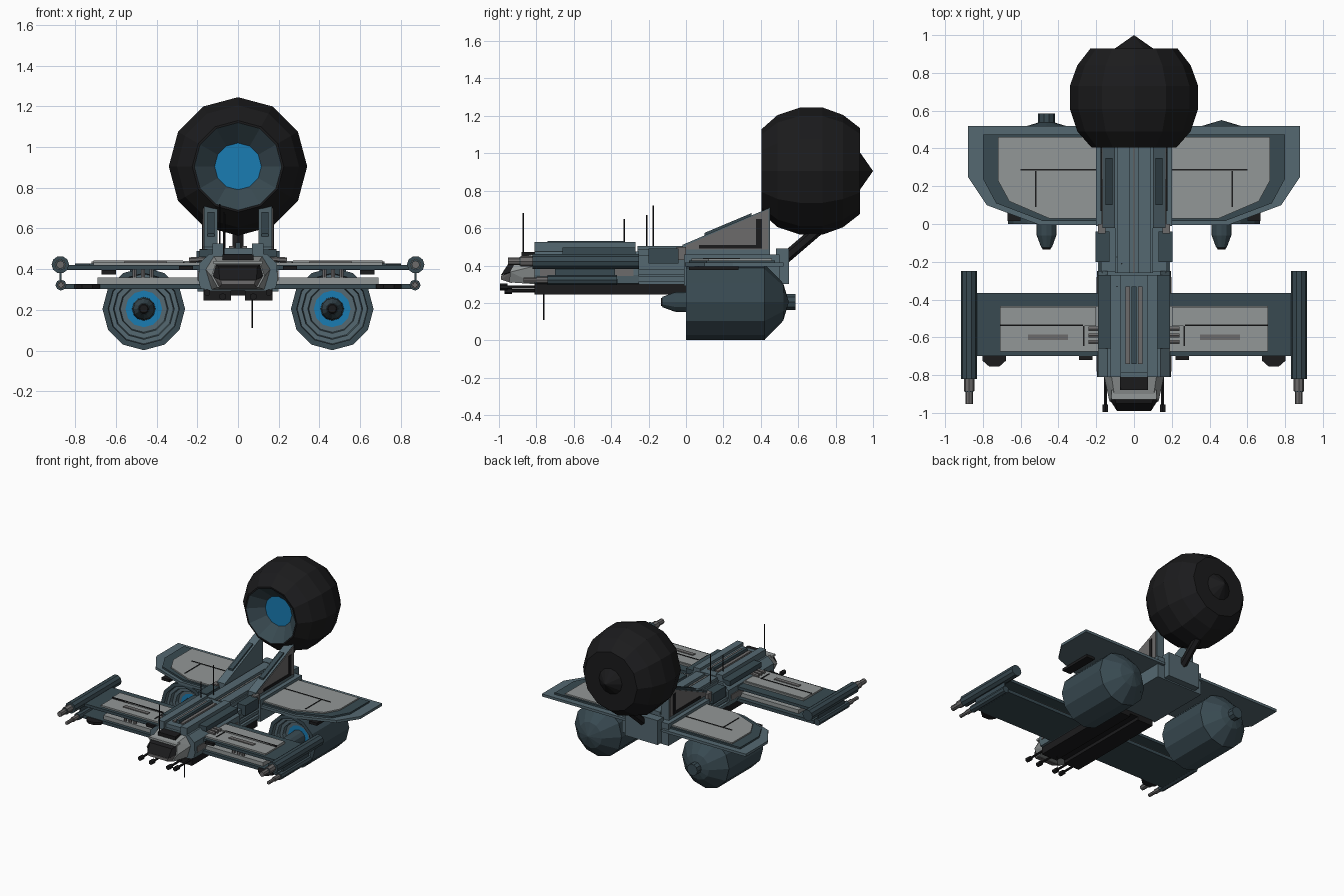
import bpy, bmesh, math
from mathutils import Vector, Matrix

if "Cube" in bpy.data.objects:
    bpy.data.objects.remove(bpy.data.objects["Cube"])


def mat(name, c):
    m = bpy.data.materials.new(name)
    m.diffuse_color = (*c, 1)
    m.use_nodes = True
    m.node_tree.nodes["Principled BSDF"].inputs["Base Color"].default_value = m.diffuse_color
    return m


TEAL = mat("teal", (.09, .14, .165))
SLATE = mat("slate", (.04, .068, .083))
LIGHT = mat("light_grey", (.29, .31, .31))
GREY = mat("warm_grey", (.15, .145, .145))
BLACK = mat("black", (.011, .011, .012))
BLUE = mat("blue", (.01, .2, .45))


def finish(name, bm, m, mirror=False, solid=True):
    if mirror:
        g = bmesh.ops.duplicate(bm, geom=bm.verts[:] + bm.edges[:] + bm.faces[:])["geom"]
        vs = [v for v in g if isinstance(v, bmesh.types.BMVert)]
        for v in vs:
            v.co.x *= -1
        bmesh.ops.reverse_faces(bm, faces=[f for f in g if isinstance(f, bmesh.types.BMFace)])
    if solid:
        bmesh.ops.recalc_face_normals(bm, faces=bm.faces[:])
    me = bpy.data.meshes.new(name)
    bm.to_mesh(me)
    bm.free()
    me.materials.append(m)
    ob = bpy.data.objects.new(name, me)
    bpy.context.collection.objects.link(ob)
    return ob


def prism(name, pts, axis, a, b, m, mirror=False):
    """Extrude a 2D outline along axis x (y,z), y (x,z) or z (x,y)."""
    bm = bmesh.new()
    i = "xyz".index(axis)

    def co(p, t):
        c = list(p)
        c.insert(i, t)
        return c
    f = bm.faces.new([bm.verts.new(co(p, a)) for p in pts])
    r = bmesh.ops.extrude_face_region(bm, geom=[f])["geom"]
    for v in r:
        if isinstance(v, bmesh.types.BMVert):
            v.co[i] = b
    return finish(name, bm, m, mirror)


def box(name, x, y, z, m, mirror=False):
    return prism(name, [(x[0], y[0]), (x[1], y[0]), (x[1], y[1]), (x[0], y[1])], "z", z[0], z[1], m, mirror)


def hull(name, pts, m):
    """Convex solid from right-hand points reflected to the left."""
    bm = bmesh.new()
    for x, y, z in pts:
        bm.verts.new((x, y, z))
        bm.verts.new((-x, y, z))
    bmesh.ops.convex_hull(bm, input=bm.verts[:])
    return finish(name, bm, m)


def lathe(name, prof, m, x=0, z=0, n=12, mirror=False):
    """Spin (y, radius) points about a line parallel to y."""
    bm = bmesh.new()
    vs = [bm.verts.new((x + r, y, z)) for y, r in prof]
    es = [bm.edges.new(p) for p in zip(vs, vs[1:])]
    bmesh.ops.spin(bm, geom=vs + es, cent=(x, 0, z), axis=(0, 1, 0), angle=2 * math.pi, steps=n)
    bmesh.ops.remove_doubles(bm, verts=bm.verts[:], dist=1e-4)
    return finish(name, bm, m, mirror)


def rod(name, p, q, r, m, mirror=False, n=6):
    p, q = Vector(p), Vector(q)
    d = q - p
    M = Matrix.Translation((p + q) / 2) @ d.to_track_quat("Z", "Y").to_matrix().to_4x4()
    bm = bmesh.new()
    bmesh.ops.create_cone(bm, cap_ends=True, segments=n, radius1=r, radius2=r, depth=d.length, matrix=M)
    return finish(name, bm, m, mirror)


# Large rear sphere with funnel mouth and blue lens
Z = .905
lathe("sphere_shell", [(.405, .215), (.405, .225), (.49, .30), (.61, .34), (.73, .34), (.84, .30), (.93, .23),
                       (.93, .10), (1, 0)], BLACK, z=Z)
lathe("sphere_funnel", [(.405, .217), (.50, .115)], SLATE, z=Z)
lathe("sphere_lens", [(.50, .117), (.50, 0)], BLUE, z=Z)
rod("sphere_strut", (0, .53, .44), (0, .74, .62), .03, BLACK)

# Engine pods under the rear wing
PX, PZ = .463, .205
lathe("engine_pod", [(0, .175), (0, .203), (.42, .203), (.52, .10), (.55, 0)], SLATE, PX, PZ, 12, True)
lathe("engine_intake", [(0, .178), (.03, .172), (.03, .15), (.06, .145), (.06, .12), (.09, .115), (.09, .085)],
      TEAL, PX, PZ, 12, True)
lathe("engine_glow", [(.085, .09), (.085, .05)], BLUE, PX, PZ, 12, True)
lathe("engine_spike", [(.1, .058), (-.06, .052), (-.125, .028), (-.13, 0)], SLATE, PX, PZ, 12, True)
lathe("engine_spike_ring", [(-.126, .026), (-.134, .02), (-.134, 0)], BLACK, PX, PZ, 10, True)
lathe("left_pod_nozzle", [(.5, .045), (.585, .045), (.585, 0)], SLATE, -PX, PZ, 10)

# Rear wing in stepped layers
prism("rear_wing", [(.15, .52), (.88, .52), (.88, .25), (.78, .10), (.50, -.005), (.15, -.005)], "z", .395, .415, TEAL, True)
prism("rear_wing_frame", [(.15, .475), (.80, .475), (.80, .24), (.73, .11), (.48, .015), (.15, .015)], "z", .415, .428, SLATE, True)
prism("rear_wing_panel", [(.15, .46), (.72, .46), (.72, .23), (.66, .12), (.45, .03), (.15, .03)], "z", .428, .438, LIGHT, True)
box("rear_wing_seam", (.19, .60), (.282, .29), (.437, .441), BLACK, True)
box("rear_wing_cross_seam", (.517, .525), (.09, .28), (.437, .441), BLACK, True)
box("rear_wing_underplate", (.60, .67), (.015, .28), (.375, .396), BLACK, True)
box("pod_pylon", (.40, .53), (.06, .42), (.37, .40), SLATE, True)

# Front twin wings
box("upper_front_wing", (.15, .85), (-.70, -.365), (.398, .42), SLATE, True)
box("upper_wing_panel", (.18, .71), (-.675, -.435), (.42, .432), LIGHT, True)
box("upper_wing_raised", (.2, .71), (-.54, -.44), (.431, .44), LIGHT, True)
box("upper_wing_seam", (.27, .71), (-.54, -.532), (.432, .443), BLACK, True)
box("upper_wing_side_seam", (.262, .27), (-.645, -.532), (.43, .436), BLACK, True)
box("upper_wing_vent", (.35, .56), (-.615, -.585), (.43, .438), GREY, True)
box("lower_front_wing", (.15, .85), (-.70, -.365), (.303, .328), SLATE, True)
box("lower_wing_panel", (.18, .69), (-.675, -.40), (.328, .358), LIGHT, True)
for i in range(3):
    rod("wing_strut", (.425 + i * .042, -.66, .32), (.425 + i * .042, -.66, .41), .012, GREY, True)
    y = -.555 - i * .035
    rod("wing_pipe", (.16, y, .45), (.24, y, .445), .013, GREY, True)
prism("wing_front_turret", [(.74 + .068 * math.cos(i * math.pi / 4 + .39), -.70 + .06 * math.sin(i * math.pi / 4 + .39))
                            for i in range(8)], "z", .305, .325, BLACK, True)
box("wing_front_block", (.22, .29), (-.72, -.69), (.395, .415), BLACK, True)

# Wing tip cannons
lathe("upper_tip_pod", [(-.25, 0), (-.25, .043), (-.82, .043), (-.82, .024), (-.89, .024), (-.89, .018), (-.95, .018),
                        (-.95, 0)], SLATE, .873, .422, 10, True)
lathe("upper_tip_barrel", [(-.82, .028), (-.885, .028), (-.885, .02), (-.953, .02), (-.953, 0)], GREY, .873, .422, 8, True)
lathe("lower_tip_pod", [(-.37, 0), (-.37, .027), (-.74, .027), (-.74, 0)], SLATE, .87, .322, 8, True)
lathe("lower_tip_barrel", [(-.74, .018), (-.80, .018), (-.80, .013), (-.87, .013), (-.87, 0)], GREY, .87, .322, 8, True)
box("tip_link", (.867, .877), (-.70, -.38), (.33, .40), SLATE, True)

# Fuselage
half = [(.13, .295), (.185, .305), (.195, .35), (.19, .43), (.14, .475)]
prism("front_fuselage", half + [(-x, z) for x, z in reversed(half)], "y", -.81, -.25, TEAL)
box("fuselage_side_panel", (.185, .198), (-.78, -.28), (.345, .39), GREY, True)
box("mid_fuselage", (-.17, .17), (-.26, .02), (.30, .45), TEAL)
for i in range(4):
    box("mid_slat", (-.19 + i * .006, .19 - i * .006), (-.25, 0), (.315 + i * .038, .34 + i * .038), TEAL)
box("rear_fuselage", (-.2, .2), (-.01, .5), (.29, .46), TEAL)
box("rear_block", (-.14, .14), (.48, .55), (.30, .49), TEAL)
box("rear_deck", (-.10, .10), (-.26, .45), (.45, .485), TEAL)
box("deck_rail", (.02, .09), (-.26, .45), (.48, .505), TEAL, True)
box("deck_centre_strip", (-.006, .006), (-.26, .42), (.484, .496), LIGHT)
box("top_side_armour", (.10, .19), (-.66, -.27), (.46, .497), SLATE, True)
box("top_long_rail", (.07, .125), (-.81, -.27), (.47, .525), TEAL, True)
box("top_spine", (-.07, .07), (-.79, -.27), (.46, .505), TEAL)
box("spine_grille", (.02, .045), (-.74, -.33), (.50, .515), GREY, True)
box("spine_ridge", (-.012, .012), (-.74, -.33), (.50, .53), SLATE)
box("shoulder_block", (.13, .205), (-.20, -.04), (.41, .49), SLATE, True)
box("shoulder_cap", (.15, .19), (-.05, .0), (.43, .50), GREY, True)
box("belly_box", (.035, .17), (-.81, 0), (.245, .30), BLACK, True)
box("belly_keel", (-.04, .04), (-.80, 0), (.27, .30), BLACK)

# Cockpit
hull("cockpit", [(.13, -.80, .30), (.16, -.80, .40), (.12, -.80, .465), (.10, -.945, .31), (.13, -.94, .365),
                 (.105, -.90, .44)], LIGHT)
hull("cockpit_nose", [(.095, -.93, .305), (.125, -.93, .365), (.08, -.99, .325), (.085, -.99, .345)], GREY)
hull("windscreen", [(.125, -.935, .367), (.108, -.905, .425), (.09, -.99, .348), (.095, -.95, .41), (.12, -.92, .36)], BLACK)
box("cockpit_brow", (-.12, .12), (-.93, -.88), (.425, .44), LIGHT)
box("cockpit_hatch", (-.075, .075), (-.88, -.81), (.44, .472), BLACK)
for x, y, z in ((.152, -.995, .285), (.075, -.97, .265)):
    rod("chin_gun", (x, -.79, z), (x, y, z), .009, BLACK, True)
    rod("chin_gun_muzzle", (x, y + .04, z), (x, y, z), .018, BLACK, True)

# Twin fins holding the sphere
prism("fin", [(-.02, .44), (-.02, .51), (.45, .71), (.45, .44)], "x", .10, .167, TEAL, True)
prism("fin_side_plate", [(0, .485), (0, .508), (.44, .70), (.44, .485)], "x", .166, .173, GREY, True)
prism("fin_black_trim", [(.07, .49), (.07, .51), (.375, .51), (.375, .65), (.405, .65), (.405, .49)], "x", .172, .178, BLACK, True)
prism("fin_top_vent", [(.1, .55), (.1, .575), (.35, .68), (.35, .65)], "x", .115, .15, SLATE, True)

# Antennas
for x, y, a, b in ((-.07, -.87, .43, .68), (-.09, -.33, .45, .65), (-.065, -.21, .45, .67), (-.09, -.175, .45, .72),
                   (.07, -.76, .11, .26)):
    rod("antenna", (x, y, a), (x, y, b), .004, BLACK, n=4)
